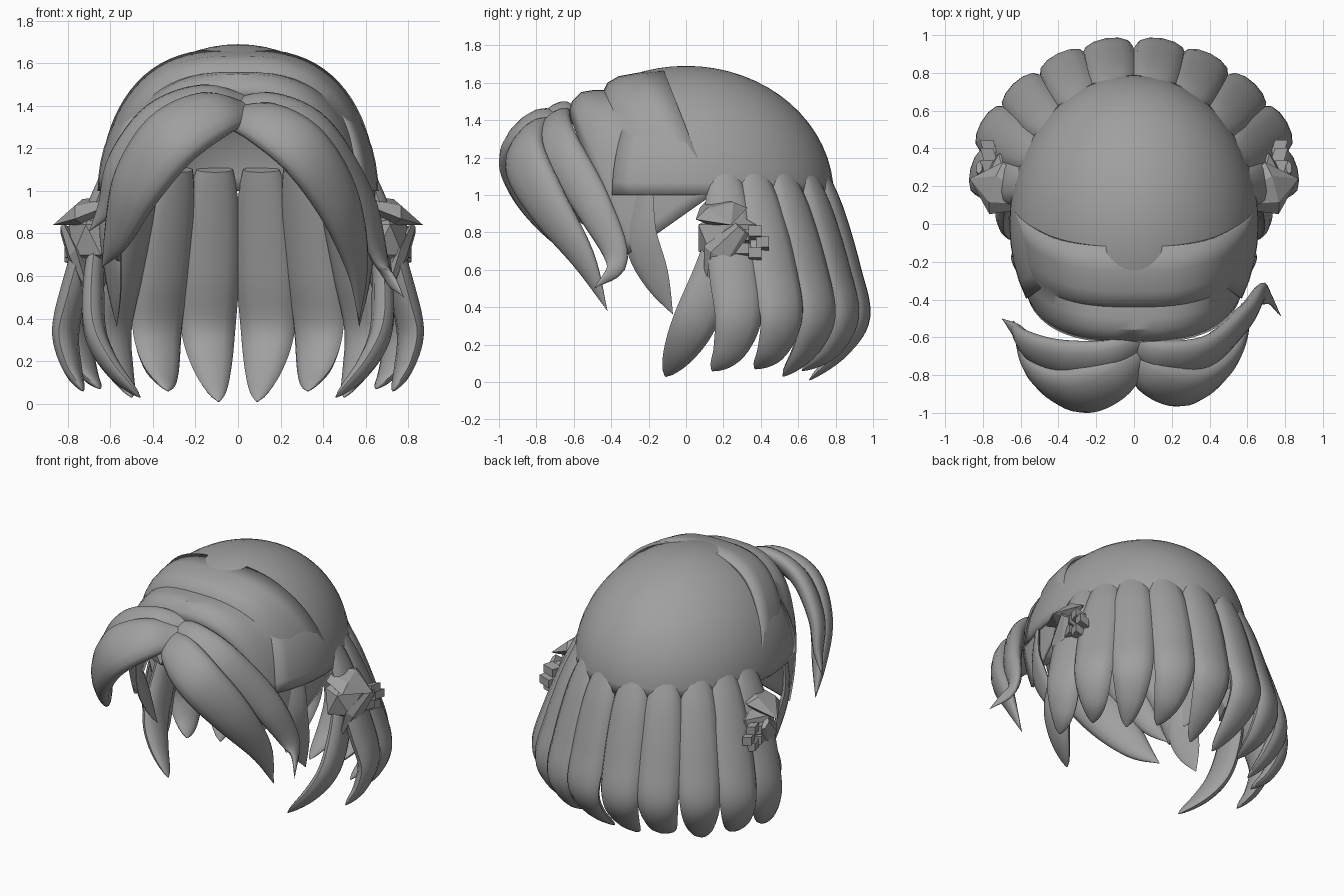
import bpy, bmesh, math
from mathutils import Vector

old = bpy.data.objects.get("Cube")
if old:
    bpy.data.objects.remove(old)

shade = (0.35, 0.35, 0.35, 1)
grey = bpy.data.materials.new("hair_grey")
grey.use_nodes = True
grey.diffuse_color = shade
grey.node_tree.nodes["Principled BSDF"].inputs["Base Color"].default_value = shade


def finish(bm, name, angle=45, shell=0):
    """Turn a bmesh into a shaded grey object, optionally given a thickness."""
    bmesh.ops.recalc_face_normals(bm, faces=bm.faces)
    mesh = bpy.data.meshes.new(name)
    bm.to_mesh(mesh)
    bm.free()
    mesh.materials.append(grey)
    ob = bpy.data.objects.new(name, mesh)
    bpy.context.collection.objects.link(ob)
    if shell:
        mod = ob.modifiers.new("shell", "SOLIDIFY")
        mod.thickness, mod.offset = shell, -1
    if angle:
        bpy.ops.object.select_all(action='DESELECT')
        ob.select_set(True)
        bpy.context.view_layer.objects.active = ob
        bpy.ops.object.shade_smooth_by_angle(angle=math.radians(angle))


def bridge(bm, rings, closed):
    for a, b in zip(rings, rings[1:]):
        count = len(a)
        for i in range(count if closed else count - 1):
            j = (i + 1) % count
            bm.faces.new((a[i], a[j], b[j], b[i]))


def spline(points, steps):
    """Smooth path through the control points."""
    p = [Vector(q) for q in points]
    p = [2 * p[0] - p[1]] + p + [2 * p[-1] - p[-2]]
    path = []
    for a, b, c, d in zip(p, p[1:], p[2:], p[3:]):
        for k in range(steps):
            t = k / steps
            path.append(b + 0.5 * t * (c - a + t * (2 * a - 5 * b + 4 * c - d
                                                    + t * (3 * b - a - 3 * c + d))))
    return path + [p[-2]]


def strand(name, points, width, centre, blunt=1, thick=0.45, side=1, sides=12, steps=6, angle=50):
    """Flattened lock that swells, then tapers; its thin direction faces away from centre."""
    bm = bmesh.new()
    path = [Vector((q.x * side, q.y, q.z)) for q in spline(points, steps)]
    last = len(path) - 1
    rings = []
    for i, c in enumerate(path):
        tangent = (path[min(i + 1, last)] - path[max(i - 1, 0)]).normalized()
        out = c - Vector(centre)
        out = (out - tangent * out.dot(tangent)).normalized()
        across = tangent.cross(out)
        swell = max(math.sin(math.pi * (0.15 + 0.85 * i / last)), 0.005) ** blunt
        w = width * swell
        turns = [math.tau * k / sides for k in range(sides)]
        rings.append([bm.verts.new(c + across * (w * math.cos(a)) + out * (w * thick * math.sin(a)))
                      for a in turns])
    bridge(bm, rings, True)
    bm.faces.new(rings[0])
    bm.faces.new(rings[-1])
    finish(bm, name, angle)


# Smooth crown, open below and at the front
bm = bmesh.new()
bmesh.ops.create_uvsphere(bm, u_segments=48, v_segments=32, radius=1)
for v in bm.verts:
    v.co = Vector((v.co.x * 0.66, v.co.y * 0.79, v.co.z * 0.69 + 1))
spare = [v for v in bm.verts if v.co.z < 0.98 or v.co.y < -0.42]
bmesh.ops.delete(bm, geom=spare, context='VERTS')
finish(bm, "crown", 50, 0.02)

# Stepped bands arching over the forehead, given by their ridge from back to front
ridge = [(-0.12, 1.67), (-0.25, 1.655), (-0.36, 1.635), (-0.42, 1.6), (-0.44, 1.56),
         (-0.5, 1.56), (-0.56, 1.55), (-0.61, 1.5), (-0.63, 1.44)]
bm = bmesh.new()
rows = []
for i, (top_y, top_z) in enumerate(ridge):
    f = i / (len(ridge) - 1)
    foot_y, foot_z, half = 0.14 - 0.47 * f, 1 - 0.33 * f, 0.65 - 0.08 * f * f
    row = []
    for k in range(41):
        c, s = math.cos(math.pi * k / 40), math.sin(math.pi * k / 40)
        x = math.copysign(abs(c) ** 0.72, c) * half
        row.append(bm.verts.new((x, foot_y + (top_y - foot_y) * s, foot_z + (top_z - foot_z) * s)))
    rows.append(row)
bridge(bm, rows, False)
finish(bm, "forehead_bands", 35, 0.02)


def curtain_path(bulge, tip):
    """Fall from the crown's rim, flare out to the bulge, curl in to the tip."""
    turn = math.atan2(bulge[0] / 0.66, bulge[1] / 0.79)
    rim = Vector((0.66 * math.sin(turn), 0.79 * math.cos(turn), 0)) * 0.96
    belly, end = Vector((*bulge, 0)), Vector(tip)
    up = Vector((0, 0, 1))
    hook = belly.lerp(end, 0.35)
    hook.z = 0.17
    return [rim * 0.97 + up * 1.1, rim.lerp(belly, 0.25) + up * 0.9,
            rim.lerp(belly, 0.7) + up * 0.6, belly + up * 0.35, hook, end]


# Back and side locks: widest place and tip
curtain = {
    "back_lock_inner": ((0.14, 0.925), (0.09, 0.66, 0.01)),
    "back_lock_middle": ((0.38, 0.85), (0.33, 0.62, 0.06)),
    "back_lock_outer": ((0.6, 0.7), (0.5, 0.52, 0.03)),
    "side_lock_back": ((0.76, 0.51), (0.65, 0.37, 0.07)),
    "side_lock_middle": ((0.81, 0.28), (0.73, 0.14, 0.06)),
}
axis = (0, 0.1, 0.6)
for side, tag in ((1, "left_"), (-1, "right_")):
    for name, (bulge, tip) in curtain.items():
        strand(tag + name, curtain_path(bulge, tip), 0.14, axis, 0.6, side=side)
    strand(tag + "side_lock_front", [(0.66, 0.2, 0.8), (0.68, 0.14, 0.55), (0.67, 0.05, 0.33),
                                     (0.59, -0.03, 0.17), (0.46, -0.11, 0.03)], 0.12, axis, 0.6, side=side)
    strand(tag + "temple_lock", [(0.61, -0.22, 1.05), (0.6, -0.24, 0.78),
                                 (0.585, -0.16, 0.55), (0.57, -0.07, 0.36)], 0.1, axis, thick=0.25, side=side)

    # Gathered tuft: faceted puff, pointed spike, hanging flap and knotted tie
    bm = bmesh.new()
    bmesh.ops.create_icosphere(bm, subdivisions=1, radius=1)
    for v in bm.verts:
        v.co = Vector((side * (0.68 + 0.13 * v.co.x), 0.22 + 0.18 * v.co.y, 0.77 + 0.16 * v.co.z))
    finish(bm, tag + "tuft_puff", 0)
    facets = dict(thick=0.4, side=side, sides=6, steps=1, angle=0)
    strand(tag + "tuft_spike", [(0.58, 0.14, 0.95), (0.73, 0.19, 0.9), (0.87, 0.24, 0.84)],
           0.15, (0, 0.2, 0), **facets)
    strand(tag + "tuft_flap", [(0.82, 0.3, 0.82), (0.76, 0.18, 0.68), (0.69, 0.1, 0.48)],
           0.1, axis, **facets)
    for k in range(5):
        bm = bmesh.new()
        bmesh.ops.create_cube(bm, size=0.07)
        turn = math.tau * k / 5
        for v in bm.verts:
            v.co = Vector((side * (0.77 + v.co.x + 0.3 * v.co.y), 0.35 + 0.06 * math.cos(turn) + v.co.y,
                           0.74 + 0.06 * math.sin(turn) + 0.8 * v.co.z + 0.3 * v.co.x))
        finish(bm, tag + "tie_knot_" + str(k + 1), 0)

# Parted fringe, different on each side: half width, then path
fringe = {
    "right_fringe_lower": (0.17, [(0.03, -0.7, 1.37), (-0.12, -0.82, 1.36), (-0.32, -0.88, 1.24),
                                  (-0.48, -0.8, 1.02), (-0.57, -0.65, 0.79), (-0.64, -0.51, 0.64)]),
    "right_fringe_upper": (0.12, [(0.03, -0.62, 1.42), (-0.15, -0.7, 1.43), (-0.38, -0.71, 1.33),
                                  (-0.55, -0.65, 1.12), (-0.62, -0.57, 0.93), (-0.7, -0.5, 0.81)]),
    "left_fringe_lower": (0.15, [(-0.03, -0.7, 1.35), (0.12, -0.82, 1.32), (0.31, -0.86, 1.19),
                                 (0.47, -0.74, 0.95), (0.56, -0.55, 0.66), (0.57, -0.42, 0.38)]),
    "left_fringe_upper": (0.12, [(-0.03, -0.62, 1.4), (0.15, -0.7, 1.39), (0.38, -0.68, 1.26),
                                 (0.58, -0.5, 0.95), (0.68, -0.37, 0.65), (0.78, -0.49, 0.5)]),
}
for name, (width, path) in fringe.items():
    strand(name, path, width, (0, -0.25, 0.9), thick=0.5, sides=14)
